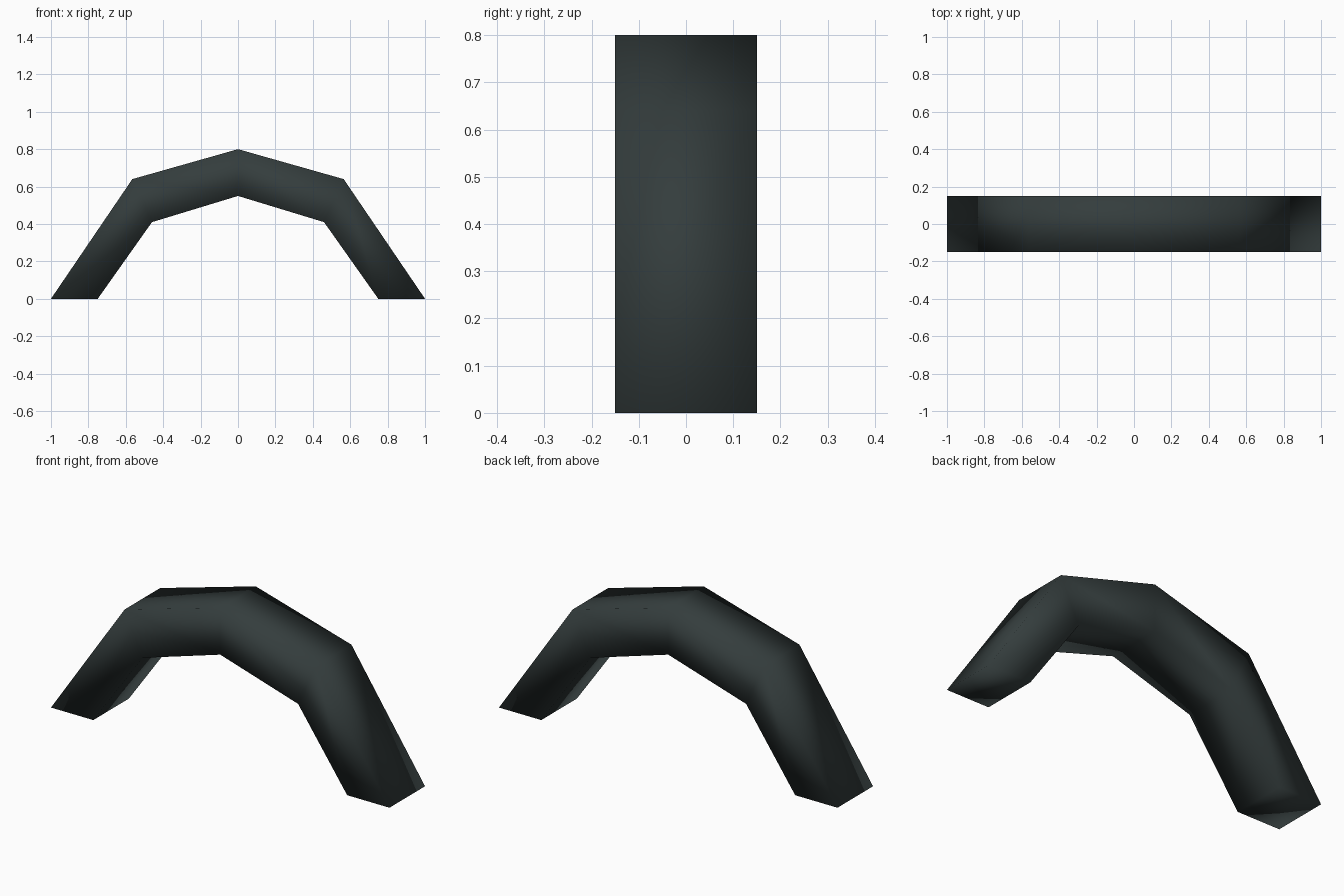
import bpy, bmesh

if "Cube" in bpy.data.objects:
    bpy.data.objects.remove(bpy.data.objects["Cube"])

# Dark slate colour
mat = bpy.data.materials.new("dark_slate")
mat.diffuse_color = (0.034, 0.046, 0.046, 1)
mat.use_nodes = True
mat.node_tree.nodes["Principled BSDF"].inputs["Base Color"].default_value = mat.diffuse_color

# Half profile as (outer, inner) pairs from foot to crown, then mirrored
half = [((1, 0), (0.75, 0)), ((0.565, 0.64), (0.46, 0.41)), ((0, 0.8), (0, 0.55))]
stations = half + [tuple((-x, z) for x, z in pair) for pair in half[-2::-1]]
DEPTH = 0.15

# Arch: a rectangular ring at each station, bridged with quads
bm = bmesh.new()
rings = []
for (ox, oz), (ix, iz) in stations:
    rings.append([bm.verts.new(p) for p in (
        (ox, -DEPTH, oz), (ox, DEPTH, oz), (ix, DEPTH, iz), (ix, -DEPTH, iz))])
for a, b in zip(rings, rings[1:]):
    for i in range(4):
        j = (i + 1) % 4
        bm.faces.new((a[i], a[j], b[j], b[i]))

# Flat feet
bm.faces.new(rings[0])
bm.faces.new(rings[-1])
bmesh.ops.recalc_face_normals(bm, faces=bm.faces)
for f in bm.faces:
    f.smooth = True

mesh = bpy.data.meshes.new("arch")
bm.to_mesh(mesh)
bm.free()
mesh.materials.append(mat)
arch = bpy.data.objects.new("arch", mesh)
bpy.context.collection.objects.link(arch)
